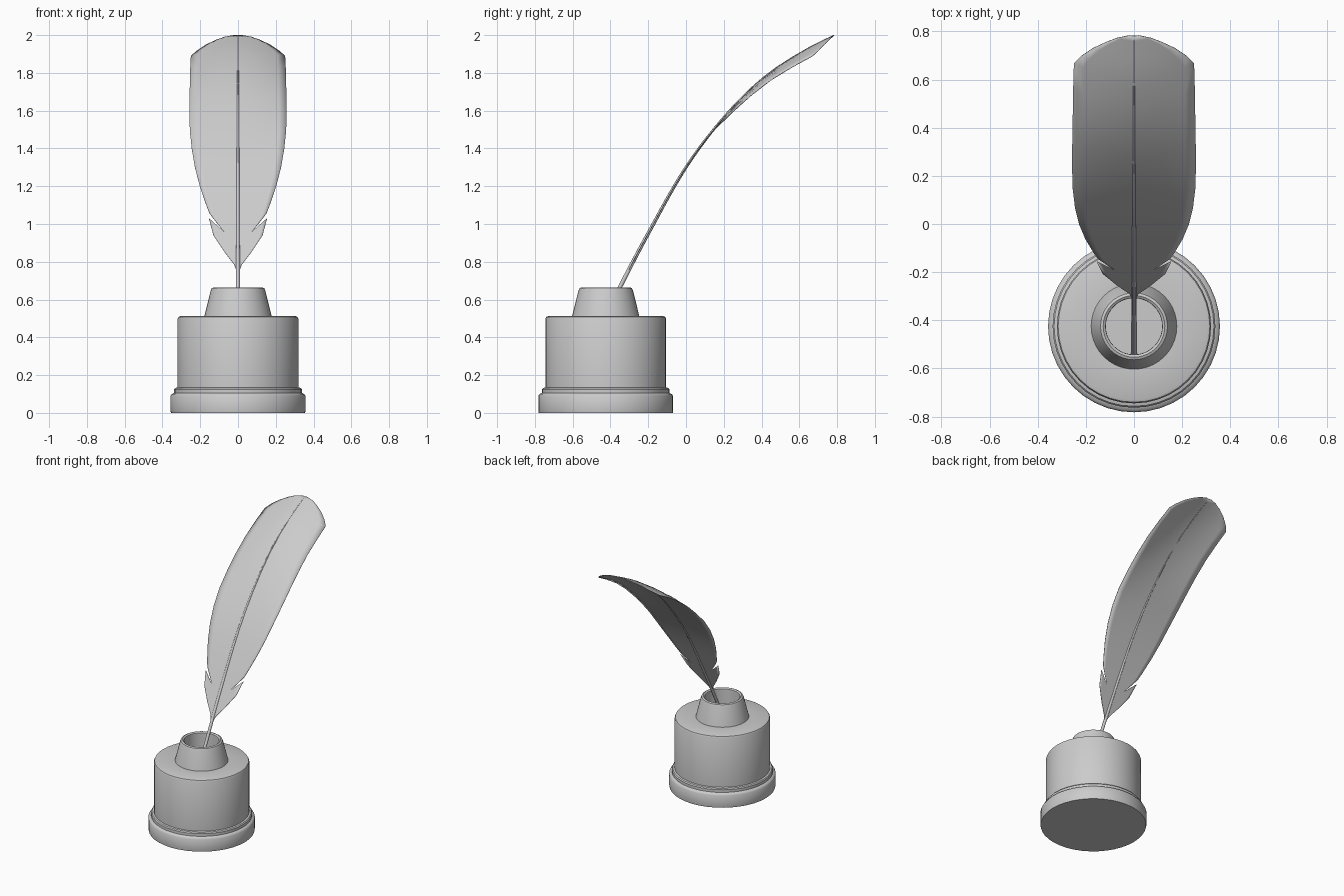
import bpy, bmesh, math
from mathutils import Vector

if "Cube" in bpy.data.objects:
    bpy.data.objects.remove(bpy.data.objects["Cube"])

WELL_Y = -0.425


def make_object(name, bm, angle=35):
    bmesh.ops.recalc_face_normals(bm, faces=bm.faces)
    mesh = bpy.data.meshes.new(name)
    bm.to_mesh(mesh)
    bm.free()
    obj = bpy.data.objects.new(name, mesh)
    bpy.context.collection.objects.link(obj)
    bpy.ops.object.select_all(action='DESELECT')
    obj.select_set(True)
    bpy.context.view_layer.objects.active = obj
    bpy.ops.object.shade_smooth_by_angle(angle=math.radians(angle))
    return obj


# Inkwell: one lathed profile (radius, height), from base round into the mouth
profile = [(0, 0), (0.355, 0), (0.357, 0.01), (0.357, 0.09), (0.35, 0.10),
           (0.338, 0.105), (0.338, 0.125), (0.332, 0.132), (0.32, 0.135),
           (0.32, 0.498), (0.315, 0.508), (0.305, 0.512), (0.178, 0.512),
           (0.145, 0.645), (0.139, 0.66), (0.128, 0.665), (0.118, 0.658),
           (0.117, 0.64), (0.117, 0.27), (0, 0.27)]
bm = bmesh.new()
verts = [bm.verts.new((r, WELL_Y, z)) for r, z in profile]
edges = [bm.edges.new(pair) for pair in zip(verts, verts[1:])]
bmesh.ops.spin(bm, geom=verts + edges, cent=(0, WELL_Y, 0), axis=(0, 0, 1),
               angle=math.tau, steps=40)
bmesh.ops.remove_doubles(bm, verts=bm.verts, dist=1e-4)
make_object("inkwell", bm)

# Centre line of the quill as (height, y)
line = [(0.28, -0.54), (0.665, -0.35), (0.95, -0.2), (1.3, 0.0), (1.565, 0.2),
        (1.775, 0.41), (1.91, 0.61), (2.0, 0.785)]


def slope(i):
    a, b = line[max(i - 1, 0)], line[min(i + 1, len(line) - 1)]
    return (b[1] - a[1]) / (b[0] - a[0])


def centre_y(z):
    i = max(k for k in range(len(line) - 1) if k == 0 or line[k][0] <= z)
    (z0, y0), (z1, y1) = line[i], line[i + 1]
    h = z1 - z0
    t = (z - z0) / h
    return ((2*t**3 - 3*t**2 + 1) * y0 + (t**3 - 2*t**2 + t) * h * slope(i)
            + (3*t**2 - 2*t**3) * y1 + (t**3 - t**2) * h * slope(i + 1))


def vane_point(x, z):
    # Side edges droop away from the midrib towards the feather tip
    k = min(max((z - 1.45) / 0.48, 0), 1)
    droop = 0.048 * k * (x / 0.25) ** 2
    d = (centre_y(z + 0.001) - centre_y(z - 0.001)) / 0.002
    normal = Vector((0, -1, d)).normalized()
    return Vector((x, centre_y(z), z)) - normal * droop


# Vane: barb lines from the midrib (height) out to the edge (x, height)
barbs = [(0.74, 0.006, 0.745), (0.76, 0.02, 0.785), (0.79, 0.07, 0.85),
         (0.82, 0.13, 0.94), (0.85, 0.154, 1.03), (0.90, 0.07, 0.955),
         (0.94, 0.115, 1.01), (0.97, 0.15, 1.055), (1.02, 0.168, 1.10),
         (1.11, 0.202, 1.20), (1.21, 0.228, 1.30), (1.31, 0.245, 1.40),
         (1.42, 0.255, 1.50), (1.53, 0.257, 1.60), (1.64, 0.256, 1.70),
         (1.74, 0.254, 1.79), (1.83, 0.252, 1.87), (1.90, 0.249, 1.93),
         (1.93, 0.22, 1.948), (1.955, 0.17, 1.968), (1.975, 0.115, 1.983),
         (1.987, 0.07, 1.993), (1.998, 0.02, 1.999)]
COLS = 6
bm = bmesh.new()
for side in (-1, 1):
    rows = [[bm.verts.new(vane_point(side * x * c / COLS, zr + (ze - zr) * c / COLS))
             for c in range(COLS + 1)] for zr, x, ze in barbs]
    for a, b in zip(rows, rows[1:]):
        for c in range(COLS):
            bm.faces.new((a[c], a[c + 1], b[c + 1], b[c]))
bmesh.ops.remove_doubles(bm, verts=bm.verts, dist=1e-5)
vane = make_object("feather_vane", bm, 60)
solid = vane.modifiers.new("thickness", 'SOLIDIFY')
solid.thickness = 0.004
solid.offset = 0

# Shaft: tapering tube along the centre line
STEPS, SIDES = 32, 8
bm = bmesh.new()
rings = []
for i in range(STEPS + 1):
    z = 0.28 + 1.71 * i / STEPS
    r = 0.012 - 0.009 * (i / STEPS) ** 1.5
    tangent = Vector((0, centre_y(z + 0.001) - centre_y(z - 0.001), 0.002)).normalized()
    across = Vector((1, 0, 0))
    up = tangent.cross(across)
    mid = Vector((0, centre_y(z), z))
    rings.append([bm.verts.new(mid + r * (math.cos(a) * across + math.sin(a) * up))
                  for a in (math.tau * s / SIDES for s in range(SIDES))])
for a, b in zip(rings, rings[1:]):
    for s in range(SIDES):
        n = (s + 1) % SIDES
        bm.faces.new((a[s], a[n], b[n], b[s]))
bm.faces.new(rings[0])
bm.faces.new(rings[-1])
make_object("feather_shaft", bm, 60)
